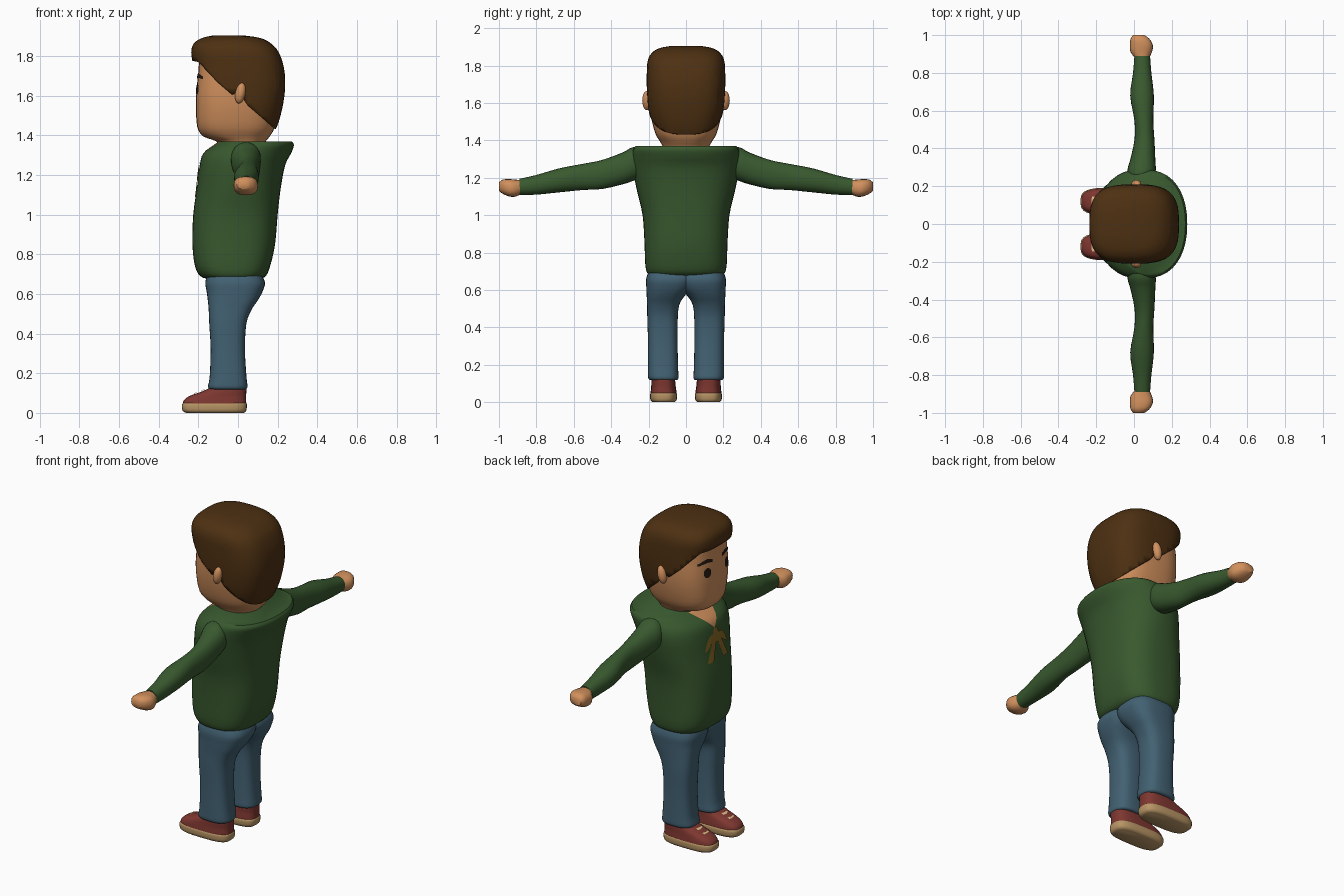
import bpy, bmesh, math
from mathutils import Vector
from mathutils.bvhtree import BVHTree

if "Cube" in bpy.data.objects:
    bpy.data.objects.remove(bpy.data.objects["Cube"])


def material(name, r, g, b):
    m = bpy.data.materials.new(name)
    m.diffuse_color = (r, g, b, 1)
    m.use_nodes = True
    m.node_tree.nodes["Principled BSDF"].inputs["Base Color"].default_value = m.diffuse_color
    return m


SKIN = material("skin", .64, .28, .11)
HAIR = material("dark brown hair", .075, .03, .006)
GREEN = material("green wool", .04, .1, .028)
DENIM = material("blue denim", .055, .12, .17)
RED = material("shoe red", .21, .038, .03)
TAN = material("sole tan", .48, .3, .13)
OCHRE = material("ochre cord", .25, .14, .018)
DARK = material("dark brown eye", .02, .01, .006)
CREAM = material("lace cream", .75, .48, .24)


def finish(name, bm, mats, angle=50):
    me = bpy.data.meshes.new(name)
    bm.to_mesh(me)
    bm.free()
    ob = bpy.data.objects.new(name, me)
    bpy.context.collection.objects.link(ob)
    for m in mats:
        me.materials.append(m)
    bpy.ops.object.select_all(action='DESELECT')
    ob.select_set(True)
    bpy.context.view_layer.objects.active = ob
    bpy.ops.object.shade_smooth_by_angle(angle=math.radians(angle))
    return ob


def refine(secs, n):
    """Catmull-Rom interpolation between sections."""
    out = []
    for i in range(len(secs) - 1):
        a, b, c, d = (secs[min(max(i + k, 0), len(secs) - 1)] for k in (-1, 0, 1, 2))
        for k in range(n):
            t = k / n
            out.append([.5 * (2*q + (r-p)*t + (2*p-5*q+4*r-s)*t*t + (3*q-p-3*r+s)*t**3)
                        for p, q, r, s in zip(a, b, c, d)])
    return out + [secs[-1]]


def loft(secs, place, n=32, steps=3):
    """Sections are (level, u0, u1, v0, v1, squareness)."""
    bm = bmesh.new()
    rings = []
    for h, u0, u1, v0, v1, p in refine(secs, steps):
        ring = []
        for i in range(n):
            t = 2 * math.pi * i / n
            c, s = math.cos(t), math.sin(t)
            u = (u0+u1)/2 + (u1-u0)/2 * math.copysign(abs(c)**(2/p), c)
            v = (v0+v1)/2 + (v1-v0)/2 * math.copysign(abs(s)**(2/p), s)
            ring.append(bm.verts.new(place(h, u, v)))
        rings.append(ring)
    for a, b in zip(rings, rings[1:]):
        for i in range(n):
            j = (i + 1) % n
            bm.faces.new((a[i], a[j], b[j], b[i]))
    bm.faces.new(rings[0])
    bm.faces.new(rings[-1])
    bmesh.ops.recalc_face_normals(bm, faces=bm.faces)
    return bm


def upright(h, u, v):
    return (u, v, h)


def sym(rows):
    return [(z, x0, x1, -w, w, p) for z, x0, x1, w, p in rows]


def cut(bm, co, no, rule=lambda f: True):
    fs = [f for f in bm.faces if rule(f)]
    geom = fs + list({e for f in fs for e in f.edges}) + list({v for f in fs for v in f.verts})
    bmesh.ops.bisect_plane(bm, geom=geom, plane_co=co, plane_no=no)


def strip(name, tree, pts, mat, origin, direction, per=4):
    """Thin painted strip projected on a surface; pts are (a, b, da, db) centre and half-width."""
    bm = bmesh.new()
    rows = []
    d = Vector(direction)
    for a, b, da, db in refine(pts, per):
        row = []
        for k in (-1, 0, 1):
            hit = tree.ray_cast(Vector(origin(a + k*da, b + k*db)), d)[0]
            row.append(bm.verts.new(hit - d * .005))
        rows.append(row)
    for r, q in zip(rows, rows[1:]):
        for k in (0, 1):
            f = bm.faces.new((r[k], r[k+1], q[k+1], q[k]))
            f.normal_update()
            if f.normal.dot(d) > 0:
                f.normal_flip()
    finish(name, bm, [mat])


# Head and neck
bm = loft(sym([(1.33, -.09, .12, .11, 2.2), (1.37, -.11, .14, .125, 2.3), (1.395, -.175, .16, .14, 2.5),
               (1.44, -.205, .185, .165, 2.8), (1.53, -.212, .2, .188, 2.9), (1.62, -.21, .21, .198, 3),
               (1.72, -.2, .21, .198, 3), (1.8, -.19, .19, .185, 3), (1.86, -.14, .12, .12, 2.5)]), upright)
face_tree = BVHTree.FromBMesh(bm)
finish("head", bm, [SKIN])

# Hair shell trimmed along a hairline given in side view (x, z)
bm = loft(sym([(1.40, -.2, .165, .15, 2.6), (1.44, -.2, .195, .168, 2.7), (1.53, -.215, .222, .196, 2.9),
               (1.64, -.218, .238, .208, 3), (1.74, -.225, .232, .21, 3), (1.82, -.236, .205, .206, 3),
               (1.865, -.222, .165, .185, 2.9), (1.892, -.18, .11, .145, 2.7), (1.905, -.12, .02, .08, 2.4)]),
          upright, 40)
line = [(-.3, 1.79), (-.2, 1.77), (-.1, 1.665), (-.03, 1.605), (.005, 1.62), (.05, 1.55), (.19, 1.43), (.3, 1.43)]
for (xa, za), (xb, zb) in zip(line, line[1:]):
    for x in (xa, xb):
        cut(bm, (x, 0, 0), (1, 0, 0))
    cut(bm, (xa, 0, za), (za - zb, 0, xb - xa),
        lambda f: xa - 1e-4 < f.calc_center_median().x < xb + 1e-4)


def below(f):
    c = f.calc_center_median()
    for (xa, za), (xb, zb) in zip(line, line[1:]):
        if xa <= c.x <= xb:
            return c.z < za + (zb - za) * (c.x - xa) / (xb - xa)


bmesh.ops.delete(bm, geom=[f for f in bm.faces if below(f)], context='FACES')
bmesh.ops.remove_doubles(bm, verts=bm.verts, dist=.0005)
hair = finish("hair", bm, [HAIR])
mod = hair.modifiers.new("thickness", 'SOLIDIFY')
mod.thickness = .022
mod.offset = -1

# Jumper with a V neck showing skin
bm = loft(sym([(.675, -.15, .11, .18, 2.6), (.69, -.19, .14, .207, 2.7), (.74, -.217, .162, .218, 2.8),
               (.85, -.23, .187, .222, 2.7), (1.0, -.226, .2, .232, 2.6), (1.13, -.208, .215, .262, 2.4),
               (1.25, -.193, .238, .286, 2.3), (1.31, -.175, .268, .29, 2.2), (1.35, -.125, .282, .283, 2.2),
               (1.37, -.095, .272, .268, 2.2)]), upright, 40)
torso_tree = BVHTree.FromBMesh(bm)
for s in (-1, 1):
    cut(bm, (0, 0, 1.27), (0, s, -1), lambda f: f.calc_center_median().x < -.05)
for f in bm.faces:
    c = f.calc_center_median()
    f.material_index = int(c.x < -.05 and abs(c.y) < c.z - 1.27)
finish("jumper_body", bm, [GREEN, SKIN])


def front(y, z):
    return (-1, y, z)


# Tied cord on the chest
strip("cord_knot", torso_tree, [(0, 1.275, .012, 0), (0, 1.23, .03, 0), (0, 1.19, .035, 0)],
      OCHRE, front, (1, 0, 0))

for s, side in ((-1, "right"), (1, "left")):
    # Cord loops and tails
    strip(side + "_cord_loop", torso_tree,
          [(s*.015, 1.22, 0, .012), (s*.05, 1.215, 0, .025), (s*.085, 1.185, 0, .02), (s*.1, 1.165, 0, .008)],
          OCHRE, front, (1, 0, 0))
    strip(side + "_cord_tail", torso_tree,
          [(s*.015, 1.22, .015, 0), (s*.045, 1.15, .022, 0), (s*.07, 1.09, .025, 0)],
          OCHRE, front, (1, 0, 0))
    # Eyes and brows
    strip(side + "_eye", face_tree,
          [(s*.09, 1.605, .006, 0), (s*.09, 1.615, .02, 0), (s*.09, 1.635, .025, 0),
           (s*.09, 1.652, .02, 0), (s*.09, 1.662, .006, 0)], DARK, front, (1, 0, 0))
    strip(side + "_brow", face_tree,
          [(s*.045, 1.692, 0, .008), (s*.09, 1.702, 0, .011), (s*.145, 1.69, 0, .006)],
          DARK, front, (1, 0, 0))

    # Ear
    bm = bmesh.new()
    bmesh.ops.create_uvsphere(bm, u_segments=16, v_segments=10, radius=1)
    for v in bm.verts:
        v.co = (.012 + v.co.x*.026 + v.co.z*.008, s*(.208 + v.co.y*.026), 1.613 + v.co.z*.052)
    bmesh.ops.recalc_face_normals(bm, faces=bm.faces)
    finish(side + "_ear", bm, [SKIN])

    def along_arm(h, u, v):
        return (u, s*h, v)

    # Sleeve and hand
    finish(side + "_sleeve", loft([
        (.2, -.02, .1, 1.22, 1.36, 2.2), (.28, -.035, .115, 1.185, 1.365, 2.2), (.34, -.02, .113, 1.165, 1.335, 2.2),
        (.45, .003, .108, 1.14, 1.295, 2.2), (.55, .002, .102, 1.135, 1.275, 2.2),
        (.68, -.02, .105, 1.122, 1.25, 2.2), (.8, -.005, .092, 1.11, 1.215, 2.2),
        (.89, .002, .085, 1.108, 1.195, 2.2)], along_arm, 24), [GREEN])
    finish(side + "_hand", loft([
        (.87, .012, .075, 1.12, 1.188, 2.2), (.91, -.018, .095, 1.1, 1.19, 2.4), (.945, -.022, .1, 1.1, 1.193, 2.5),
        (.98, -.018, .082, 1.115, 1.19, 2.5), (1.0, -.005, .055, 1.13, 1.175, 2.3)], along_arm, 20), [SKIN])

    def on_side(h, u, v):
        return (u, s*v, h)

    # Trouser leg, meeting its mirror above the crotch
    finish(side + "_trouser_leg", loft([
        (.118, -.135, .035, .05, .19, 2.8), (.13, -.152, .048, .04, .202, 2.8), (.18, -.143, .043, .042, .203, 2.8),
        (.32, -.138, .035, .045, .203, 2.8), (.45, -.145, .042, .044, .207, 2.8), (.52, -.148, .068, .036, .208, 2.8),
        (.565, -.152, .098, .01, .21, 2.8), (.61, -.158, .123, -.03, .212, 2.8), (.66, -.165, .136, -.05, .213, 2.8),
        (.71, -.15, .11, -.05, .195, 2.8)], on_side), [DENIM])

    # Shoe: sole, upper and laces
    finish(side + "_sole", loft([
        (0, -.262, .03, .062, .178, 3.2), (.012, -.28, .042, .05, .19, 3.2), (.042, -.283, .045, .047, .192, 3.2),
        (.05, -.275, .04, .053, .187, 3.2)], on_side), [TAN])
    bm = loft([
        (.045, -.279, .042, .05, .19, 3), (.065, -.272, .041, .052, .188, 3), (.085, -.245, .041, .055, .186, 2.9),
        (.105, -.19, .042, .057, .185, 2.8), (.125, -.145, .042, .06, .182, 2.7), (.14, -.12, .03, .075, .17, 2.6)],
        on_side)
    shoe_tree = BVHTree.FromBMesh(bm)
    finish(side + "_shoe_upper", bm, [RED])
    for i, x in enumerate((-.215, -.175)):
        strip(f"{side}_lace_{i}", shoe_tree,
              [(x, s*.095, .007, 0), (x - .004, s*.12, .007, 0), (x, s*.145, .007, 0)],
              CREAM, lambda a, b: (a, b, 1), (0, 0, -1))
